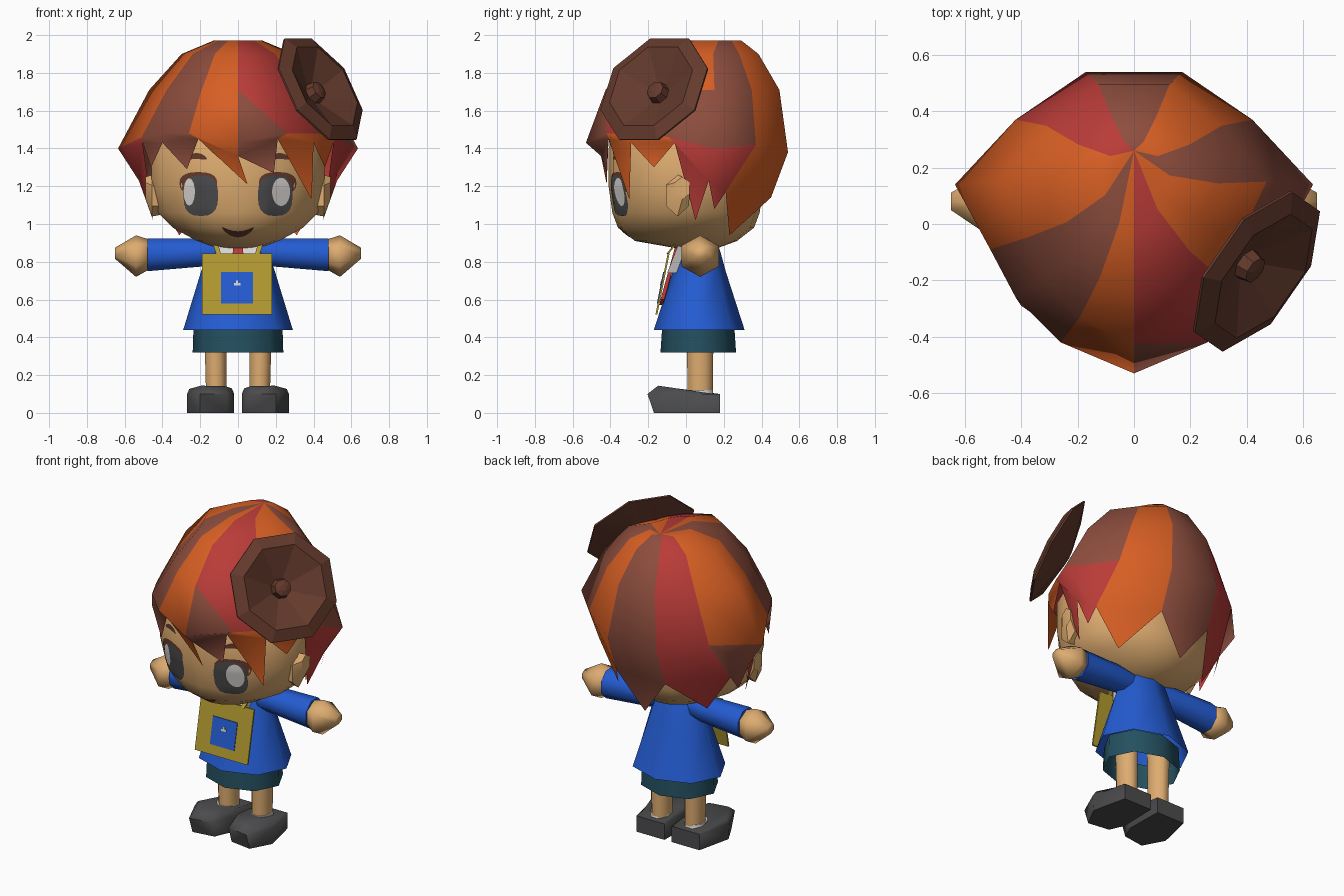
import bpy, bmesh, math
from mathutils import Vector
from mathutils.bvhtree import BVHTree

if "Cube" in bpy.data.objects:
    bpy.data.objects.remove(bpy.data.objects["Cube"])


def mat(name, r, g, b):
    m = bpy.data.materials.new(name)
    lin = [((c / 255 + 0.055) / 1.055) ** 2.4 for c in (r, g, b)]
    m.diffuse_color = (*lin, 1)
    m.use_nodes = True
    m.node_tree.nodes["Principled BSDF"].inputs["Base Color"].default_value = m.diffuse_color
    return m


SKIN = mat("skin", 222, 172, 112)
ORANGE = mat("hair_orange", 216, 95, 36)
BROWN = mat("hair_brown", 142, 78, 62)
RED = mat("hair_red", 186, 60, 56)
HAT = mat("dark_brown", 100, 58, 44)
BLUE = mat("shirt_blue", 36, 92, 210)
TEAL = mat("shorts_teal", 36, 80, 96)
GREY = mat("dark_grey", 76, 76, 78)
YELLOW = mat("bag_yellow", 178, 154, 48)
WHITE = mat("white", 218, 214, 210)


def build(name, verts, faces, mats, idx=None, mirror=False, angle=70, fix=True):
    me = bpy.data.meshes.new(name)
    me.from_pydata([tuple(v) for v in verts], [], faces)
    for m in mats:
        me.materials.append(m)
    if idx:
        for p, i in zip(me.polygons, idx):
            p.material_index = i
    if fix:
        bm = bmesh.new()
        bm.from_mesh(me)
        bmesh.ops.recalc_face_normals(bm, faces=bm.faces)
        bm.to_mesh(me)
        bm.free()
    ob = bpy.data.objects.new(name, me)
    bpy.context.collection.objects.link(ob)
    if mirror:
        ob.modifiers.new("mirror", "MIRROR").use_mirror_merge = False
    if angle:
        bpy.ops.object.select_all(action="DESELECT")
        ob.select_set(True)
        bpy.context.view_layer.objects.active = ob
        bpy.ops.object.shade_smooth_by_angle(angle=math.radians(angle))
    return ob


def loft(name, rings, n, m, axis="Z", mirror=False, angle=70, turn=0.5, caps=True):
    """Rings are (position on axis, centre a, centre b, radius a, radius b)."""
    verts, faces = [], []
    for t, a, b, ra, rb in rings:
        for k in range(n):
            w = 2 * math.pi * (k + turn) / n
            p, q = a + ra * math.cos(w), b + rb * math.sin(w)
            verts.append((p, q, t) if axis == "Z" else (t, p, q))
    for r in range(len(rings) - 1):
        for k in range(n):
            j = (k + 1) % n
            faces.append((r * n + k, r * n + j, r * n + n + j, r * n + n + k))
    if caps:
        faces.append(tuple(range(n)))
        faces.append(tuple(range(len(verts) - n, len(verts))))
    return build(name, verts, faces, [m], mirror=mirror, angle=angle)


def slab(name, outline, depth, m, mirror=False):
    """Thin plate: outline points run in space, thickness goes backwards."""
    n = len(outline)
    verts = list(outline) + [(x, y + depth, z) for x, y, z in outline]
    faces = [tuple(range(n)), tuple(range(n, 2 * n))]
    faces += [(k, (k + 1) % n, n + (k + 1) % n, n + k) for k in range(n)]
    return build(name, verts, faces, [m], mirror=mirror, angle=0)


# Head and ears
head = loft("head", [
    (0.87, 0, 0.06, 0.10, 0.10), (0.91, 0, 0, 0.22, 0.27), (0.98, 0, 0, 0.35, 0.36),
    (1.06, 0, 0, 0.43, 0.39), (1.2, 0, 0, 0.465, 0.41), (1.4, 0, 0, 0.465, 0.41),
    (1.6, 0, 0.03, 0.36, 0.36), (1.72, 0, 0.05, 0.2, 0.22)], 18, SKIN)
loft("ears", [(0.40, -0.04, 1.14, 0.06, 0.09), (0.455, -0.045, 1.15, 0.07, 0.11),
              (0.49, -0.02, 1.19, 0.045, 0.06)], 6, SKIN, "X", True, 30)

# Painted face, laid onto the head surface
tree = BVHTree.FromPolygons([v.co for v in head.data.vertices],
                            [p.vertices for p in head.data.polygons])


def decal(name, cx, cz, rx, rz, m, lift, bend=0.0, mirror=True, power=1.0):
    n, rows, verts, faces = 20, 4, [], []
    soft = lambda v: math.copysign(abs(v) ** power, v)
    for r in range(rows + 1):
        for k in range(n if r else 1):
            w = 2 * math.pi * k / n
            dx = rx * r / rows * soft(math.cos(w))
            z = cz + rz * r / rows * soft(math.sin(w)) + bend * dx * dx
            hit = tree.ray_cast(Vector((cx + dx, -2, z)), Vector((0, 1, 0)))[0]
            verts.append((cx + dx, hit.y - lift, z))
    for k in range(n):
        j = (k + 1) % n
        faces.append((0, 1 + k, 1 + j))
        for r in range(rows - 1):
            a, b = 1 + r * n, 1 + r * n + n
            faces.append((a + k, b + k, b + j, a + j))
    build(name, verts, faces, [m], mirror=mirror, fix=False)


decal("eyelashes", 0.21, 1.215, 0.1, 0.06, HAT, 0.003, power=0.8)
decal("eyes", 0.197, 1.15, 0.092, 0.108, GREY, 0.006, power=0.75)
decal("right_eye_white", 0.228, 1.17, 0.048, 0.075, WHITE, 0.009, mirror=False)
decal("left_eye_white", -0.258, 1.17, 0.03, 0.072, WHITE, 0.009, mirror=False)
decal("eyebrows", 0.22, 1.36, 0.055, 0.016, HAT, 0.004, -5)
decal("mouth", 0, 0.945, 0.085, 0.016, HAT, 0.004, 5, False)

# Hair: wedges running from the crown to pointed locks
half_brim = [(0, -.53, 1.43), (.26, -.42, 1.48), (.42, -.26, 1.48), (.51, -.09, 1.46),
             (.635, .14, 1.40), (.42, .37, 1.42), (.17, .54, 1.38)]
half_low = [(0, -.45, 1.36), (.21, -.41, 1.45), (.4, -.29, 1.43), (.505, -.06, 1.43),
            (.525, .12, 1.23), (.46, .21, 1.17), (.17, .45, 1.14)]
tips = [(.19, -.42, 1.27), (.39, -.3, 1.13), (.46, -.17, 1.3), (.45, .05, 1.02),
        (.47, .15, 1.08), (.31, .23, .94)]
flip = lambda pts: [(-x, y, z) for x, y, z in pts]
brim = half_brim + flip(half_brim[:0:-1])
low = half_low + flip(half_low[:0:-1])
tips = tips + [(0.0, .41, .91)] + flip(tips[:0:-1]) + [(.05, -.42, 1.21)]
tips[-2] = (-.27, -.38, 1.29)
rings = [[(x * .2, y * .3 + .13, 1.972) for x, y, z in brim],
         [(x * .47, y * .6 + .06, 1.90) for x, y, z in brim],
         [(x * .74, y * .86 + .03, 1.71) for x, y, z in brim], brim, low]
O, B, R = 0, 1, 2
# colours per wedge: crown, upper, middle, lower lock
shades = [(R, R, R, B), (R, R, R, O), (O, O, B, O), (O, O, B, R), (B, B, B, R),
          (O, O, O, O), (B, B, B, B), (R, R, R, R), (O, O, O, B), (O, O, O, R),
          (B, B, B, B), (B, B, B, B), (O, O, O, O)]
n = len(brim)
verts = [(0, .26, 1.972)] + [p for ring in rings for p in ring] + tips
faces, idx = [], []
for k in range(n):
    j = (k + 1) % n
    s = shades[k]
    faces.append((0, 1 + k, 1 + j))
    idx.append(s[0])
    for r in range(4):
        a, b = 1 + r * n, 1 + r * n + n
        if k == 0 and r == 2:  # brown fringe starts as a point under the red
            faces += [(a + k, b + k, b + j), (a + k, b + j, a + j)]
            idx += [B, R]
        else:
            faces.append((a + k, b + k, b + j, a + j))
            idx.append(s[r])
    faces.append((1 + 4 * n + k, 1 + 5 * n + k, 1 + 4 * n + j))
    idx.append(s[3])
build("hair", verts, faces, [ORANGE, BROWN, RED], idx, angle=75)

# Octagonal dished ornament on the side of the hair
normal = Vector((0.72, -0.5, 0.475)).normalized()
disc = loft("hair_ornament", [
    (-.075, 0, 0, .06, .06), (-.01, 0, 0, .328, .328),
    (0, 0, 0, .328, .328), (.03, 0, 0, .255, .255), (-.055, 0, 0, .06, .06),
    (-.01, 0, 0, .05, .05), (.0, 0, 0, .02, .02)], 8, HAT, angle=12)
disc.rotation_euler = normal.to_track_quat("Z", "Y").to_euler()
disc.location = (0.438, -0.17, 1.715)

# Torso, shorts, neck
loft("shirt", [(.44, 0, .07, .29, .24), (.75, 0, .07, .195, .14),
               (.86, 0, .07, .155, .11), (.92, 0, .07, .12, .085)], 8, BLUE, turn=0, caps=False)
loft("shorts", [(.32, 0, .065, .24, .2), (.47, 0, .065, .235, .19)], 8, TEAL, turn=0, caps=False)
loft("neck", [(.85, 0, .07, .07, .065), (.95, 0, .07, .07, .065)], 8, SKIN)

# Arms and hands
loft("sleeves", [(.08, .07, .85, .07, .07), (.2, .08, .848, .08, .08),
                 (.48, .08, .837, .092, .094)], 8, BLUE, "X", True)
loft("hands", [(.46, .08, .84, .075, .075), (.54, .075, .83, .115, .11),
               (.65, .08, .845, .035, .03)], 6, SKIN, "X", True)

# Legs, socks, shoes
loft("legs", [(.08, .115, .075, .058, .072), (.47, .12, .075, .064, .077)], 8, SKIN, mirror=True)
loft("socks", [(.08, .12, .075, .068, .08), (.122, .12, .07, .063, .075)], 8, WHITE, mirror=True)
# shoe outlines follow a rule: sole, widest line and top edge
sole = [(.025, .18), (.02, -.06), (.06, -.15), (.2, -.17), (.27, -.04), (.22, .18)]
verts = [(x, y, 0) for x, y in sole]
verts += [(x, y * 1.2 if y < 0 else y, .1) for x, y in sole]
verts += [(.145 + (x - .145) * .9, .02 + (y - .02) * .88, .122 - .13 * y) for x, y in sole]
faces = [tuple(range(6)), tuple(range(12, 18))]
faces += [(r + k, r + (k + 1) % 6, r + 6 + (k + 1) % 6, r + 6 + k) for r in (0, 6) for k in range(6)]
build("shoes", verts, faces, [GREY], mirror=True, angle=62)

# Collar, tie, and shoulder bag with its badge
slab("collar", [(-.13, -.03, .92), (.13, -.03, .92), (.075, -.1, .74), (-.075, -.1, .74)], .05, WHITE)
slab("tie", [(-.025, -.055, .89), (.025, -.055, .89), (.045, -.135, .6), (0, -.14, .57),
             (-.045, -.135, .6)], .02, RED)


def on_bag(x0, x1, z0, z1, lift):
    y = lambda z: -.162 + (z - .52) * .2 - lift
    return [(x, y(z), z) for x, z in ((x0, z0), (x1, z0), (x1, z1), (x0, z1))]


slab("bag", on_bag(-.19, .18, .52, .845, 0), .01, YELLOW)
slab("bag_patch", on_bag(-.09, .08, .58, .745, .004), .004, BLUE)
slab("badge", on_bag(-.022, .012, .675, .688, .007), .003, WHITE)
slab("badge_stem", on_bag(-.01, .0, .687, .70, .007), .003, WHITE)
slab("straps", [(.09, -.105, .84), (.115, -.105, .84), (.145, -.035, .93), (.115, -.035, .93)],
     .012, YELLOW, True)
